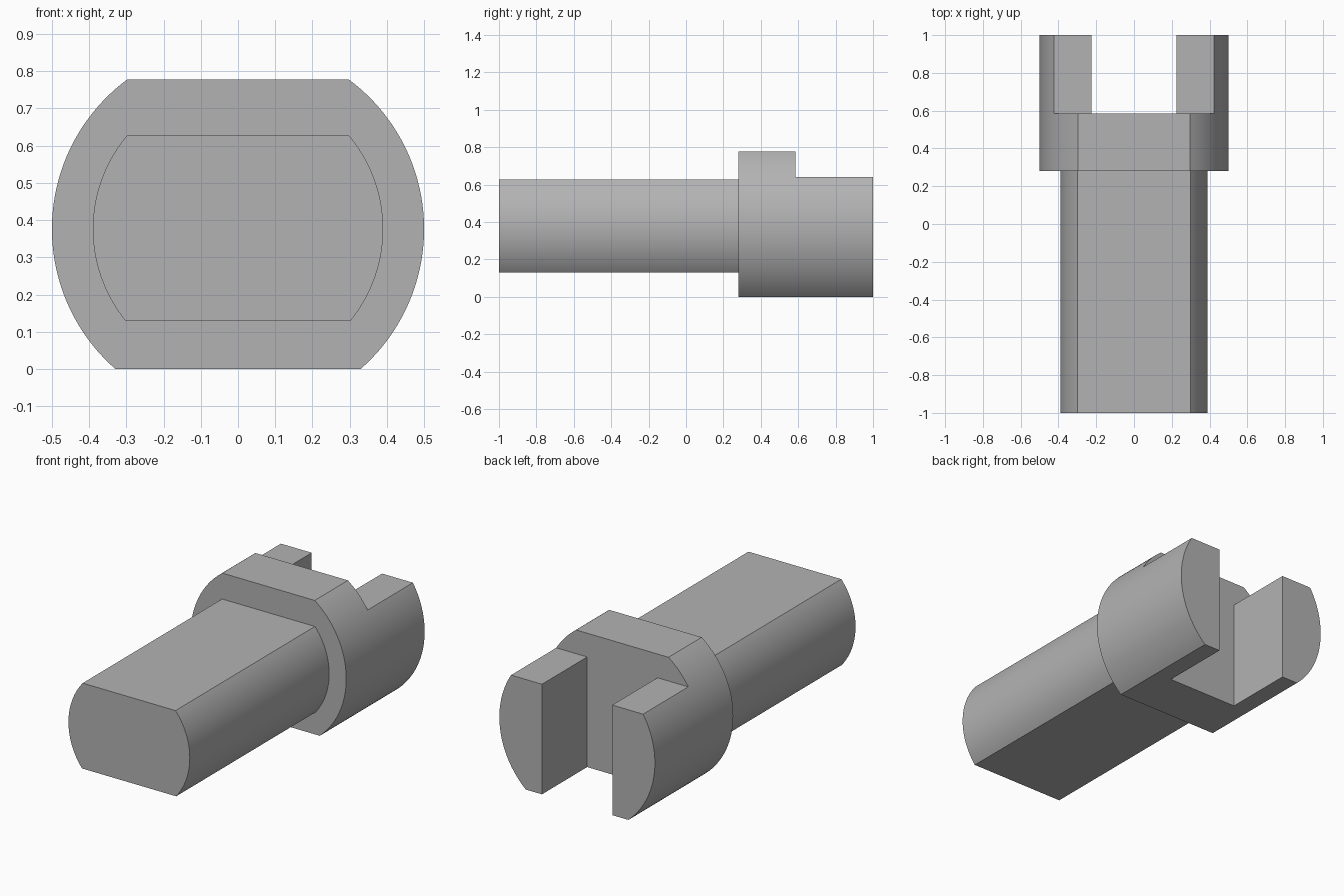
import bpy, bmesh, math

if "Cube" in bpy.data.objects:
    bpy.data.objects.remove(bpy.data.objects["Cube"], do_unlink=True)

AXIS_Z = 0.376
HEAD_FRONT, HEAD_BACK = 0.28, 1.0

steel = bpy.data.materials.new("plain grey")
steel.use_nodes = True
grey = (0.45, 0.45, 0.45, 1)
steel.diffuse_color = grey
steel.node_tree.nodes["Principled BSDF"].inputs["Base Color"].default_value = grey


def flatted_bar(name, radius, bottom, top, front, back, steps=40):
    """Round bar along y, cut flat at the bottom and top."""
    low = math.asin((bottom - AXIS_Z) / radius)
    high = math.asin((top - AXIS_Z) / radius)
    angles = [low + (high - low) * i / steps for i in range(steps + 1)]
    right = [(radius * math.cos(a), AXIS_Z + radius * math.sin(a)) for a in angles]
    outline = right + [(-x, z) for x, z in reversed(right)]
    bm = bmesh.new()
    face = bm.faces.new([bm.verts.new((x, front, z)) for x, z in outline])
    ext = bmesh.ops.extrude_face_region(bm, geom=[face])
    verts = [v for v in ext["geom"] if isinstance(v, bmesh.types.BMVert)]
    bmesh.ops.translate(bm, vec=(0, back - front, 0), verts=verts)
    bmesh.ops.recalc_face_normals(bm, faces=bm.faces)
    mesh = bpy.data.meshes.new(name)
    bm.to_mesh(mesh)
    bm.free()
    mesh.materials.append(steel)
    obj = bpy.data.objects.new(name, mesh)
    bpy.context.collection.objects.link(obj)
    return obj


def select_only(obj):
    bpy.ops.object.select_all(action="DESELECT")
    obj.select_set(True)
    bpy.context.view_layer.objects.active = obj


def cut_box(target, low, high):
    """Subtract a box given by two corners."""
    bpy.ops.mesh.primitive_cube_add(
        size=1, location=[(a + b) / 2 for a, b in zip(low, high)])
    cutter = bpy.context.object
    cutter.scale = [b - a for a, b in zip(low, high)]
    cutter.hide_render = True
    cutter.data.materials.append(steel)
    mod = target.modifiers.new("cut", "BOOLEAN")
    mod.operation, mod.solver, mod.object = "DIFFERENCE", "EXACT", cutter
    select_only(target)
    bpy.ops.object.modifier_apply(modifier=mod.name)
    bpy.data.objects.remove(cutter, do_unlink=True)


# Flatted shaft
shaft = flatted_bar("shaft", 0.39, 0.13, 0.627, -1, HEAD_FRONT)

# Forked head: collar with two lower prongs behind it
head = flatted_bar("forked_head", 0.5, 0, 0.778, HEAD_FRONT, HEAD_BACK)
cut_box(head, (-1, 0.585, 0.64), (1, 1.2, 1))         # step above the prongs
cut_box(head, (-0.226, 0.585, -0.2), (0.226, 1.2, 1))  # slot between them

for part in (shaft, head):
    select_only(part)
    bpy.ops.object.shade_smooth_by_angle(angle=math.radians(30))
